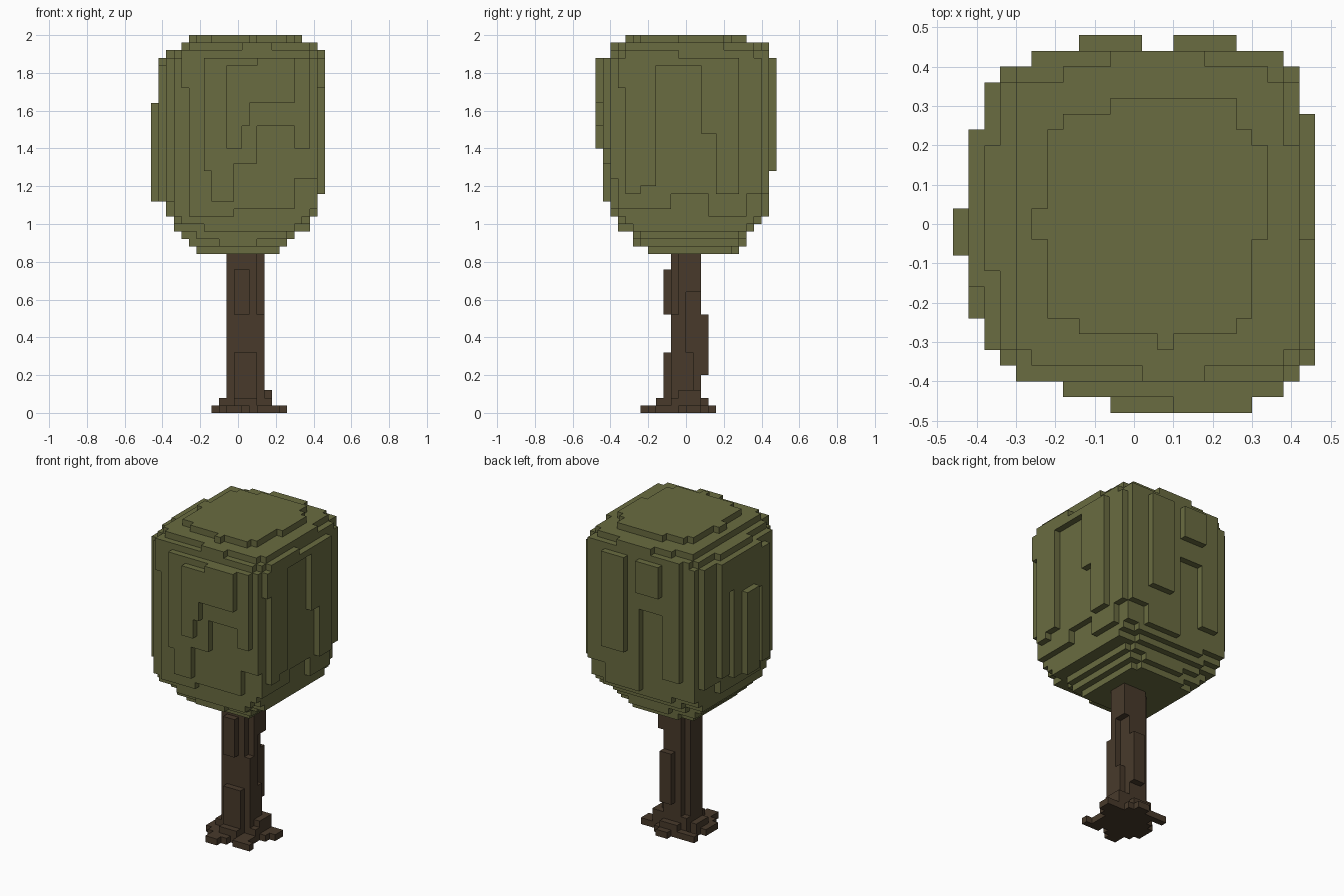
import bpy, bmesh, math

cube = bpy.data.objects.get("Cube")
if cube:
    bpy.data.objects.remove(cube, do_unlink=True)

U = 4  # block size in hundredths of a unit


def material(name, rgb):
    m = bpy.data.materials.new(name)
    m.use_nodes = True
    m.diffuse_color = (*rgb, 1)
    bsdf = m.node_tree.nodes["Principled BSDF"]
    bsdf.inputs["Base Color"].default_value = (*rgb, 1)
    bsdf.inputs["Roughness"].default_value = 0.9
    return m


def cells(x0, x1, y0, y1, z0, z1):
    """Blocks filling a box given in hundredths of a unit."""
    return {(x, y, z) for x in range(x0, x1, U)
            for y in range(y0, y1, U) for z in range(z0, z1, U)}


def rows(z0, z1, table):
    """Blocks of a layer given as (y0, y1, x0, x1) rows."""
    out = set()
    for y0, y1, x0, x1 in table:
        out |= cells(x0, x1, y0, y1, z0, z1)
    return out


def build(name, solid, mat):
    """Outer skin of a set of blocks, with coplanar faces merged."""
    bm = bmesh.new()
    verts = {}

    def vert(p):
        if p not in verts:
            verts[p] = bm.verts.new([c / 100 for c in p])
        return verts[p]

    for c in solid:
        for axis in range(3):
            for side in (0, 1):
                n = list(c)
                n[axis] += U if side else -U
                if tuple(n) in solid:
                    continue
                a, b = (axis + 1) % 3, (axis + 2) % 3
                quad = []
                for da, db in ((0, 0), (1, 0), (1, 1), (0, 1)):
                    p = list(c)
                    p[axis] += side * U
                    p[a] += da * U
                    p[b] += db * U
                    quad.append(vert(tuple(p)))
                bm.faces.new(quad if side else quad[::-1])
    bmesh.ops.dissolve_limit(bm, angle_limit=math.radians(1),
                             verts=bm.verts[:], edges=bm.edges[:])
    me = bpy.data.meshes.new(name)
    bm.to_mesh(me)
    bm.free()
    me.materials.append(mat)
    ob = bpy.data.objects.new(name, me)
    bpy.context.collection.objects.link(ob)
    return ob


# --- Canopy: rounded core, ragged at its lower side edges ---
leaf = rows(104, 188, [(36, 40, -34, 42), (-32, 36, -38, 42), (-36, -32, -34, 42)])
leaf -= cells(38, 42, -36, -8, 104, 108) | cells(38, 42, -8, 12, 104, 116)
leaf -= cells(38, 42, 32, 40, 104, 116)
leaf -= cells(-38, -34, -32, -20, 104, 112) | cells(-38, -34, 20, 36, 104, 112)

# Stepped top
leaf |= rows(188, 192, [(40, 44, -26, 38), (36, 40, -30, 38), (20, 36, -34, 42),
                        (-12, 20, -38, 42), (-32, -12, -34, 42),
                        (-36, -32, -30, 42), (-40, -36, -30, 38)])
leaf |= rows(192, 196, [(40, 44, -6, 18), (36, 40, -18, 34), (20, 36, -30, 38),
                        (-32, 20, -30, 42), (-36, -32, -26, 38), (-40, -36, 2, 18)])
leaf |= rows(196, 200, [(28, 32, -6, 26), (24, 28, -18, 26), (20, 24, -22, 30),
                        (4, 20, -22, 34), (-4, 4, -26, 34), (-24, -4, -22, 30),
                        (-28, -24, -14, 26), (-32, -28, 6, 10)])

# Stepped underside
leaf |= rows(100, 104, [(36, 40, -18, 30), (-32, 36, -34, 38), (-36, -32, -30, 34)])
leaf |= rows(96, 100, [(32, 36, -22, 26), (-28, 32, -34, 38), (-36, -28, -18, 30)])
leaf |= rows(92, 96, [(28, 32, -22, 26), (-24, 28, -30, 30), (-28, -24, -22, 26)])
leaf |= rows(88, 92, [(28, 32, -10, 18), (-24, 28, -26, 26), (-28, -24, -10, 10)])
leaf |= rows(84, 88, [(24, 28, -14, 18), (-20, 24, -22, 22)])

# Front plates, three depths
leaf |= cells(-30, 42, -40, -36, 172, 188) | cells(-26, 42, -40, -36, 124, 172)
leaf |= cells(-26, 30, -40, -36, 108, 124) | cells(-26, -2, -40, -36, 104, 108)
leaf |= cells(-18, 38, -44, -40, 152, 188) | cells(-18, 10, -44, -40, 132, 152)
leaf |= cells(-14, -2, -44, -40, 112, 132) | cells(30, 38, -44, -40, 140, 152)
leaf |= cells(-18, -14, -44, -40, 128, 132)
leaf |= cells(-6, 30, -48, -44, 164, 184) | cells(10, 30, -48, -44, 184, 188)
leaf |= cells(-6, 6, -48, -44, 152, 164) | cells(-6, 2, -48, -44, 140, 152)

# Back plates, two depths
leaf |= cells(-26, 38, 40, 44, 116, 188) | cells(2, 26, 40, 44, 104, 116)
leaf -= cells(-14, 2, 40, 44, 116, 156)
leaf |= cells(10, 26, 44, 48, 128, 188) | cells(-14, 2, 44, 48, 168, 188)

# Plates on the +x side
leaf |= cells(42, 46, -36, -32, 172, 188) | cells(42, 46, -32, -16, 120, 188)
leaf |= cells(42, 46, -32, -24, 116, 120)
leaf |= cells(42, 46, 8, 28, 148, 188) | cells(42, 46, 16, 28, 116, 148)
leaf |= cells(42, 46, -16, 8, 184, 188) | cells(42, 46, -32, -4, 188, 192)

# Plates on the -x side
leaf |= cells(-42, -38, 16, 24, 116, 188) | cells(-42, -38, -24, 16, 112, 184)
leaf |= cells(-42, -38, -16, 16, 184, 188)
leaf -= cells(-42, -38, 12, 16, 112, 168) | cells(-42, -38, -16, -12, 112, 160)
leaf |= cells(-46, -42, -8, 4, 112, 164)

# --- Trunk: square core with bark ridges ---
wood = cells(-6, 10, -8, 4, 0, 84) | cells(-2, 14, -4, 8, 0, 84)
wood |= cells(10, 14, -8, -4, 0, 52)
wood |= cells(-2, 6, -12, -8, 52, 76) | cells(-2, 10, -12, -8, 0, 32)
wood |= cells(2, 10, 8, 12, 20, 52)
wood -= cells(10, 14, 0, 8, 32, 64) | cells(10, 14, 4, 8, 12, 32)

# Root flare and spreading roots
wood |= cells(-6, 18, -4, 8, 0, 12)
wood |= cells(-10, 18, -8, 4, 0, 8) | cells(-2, 10, -16, 12, 0, 8)
wood |= cells(-10, 18, -16, 12, 0, 4)
wood |= cells(-14, -10, -12, 0, 0, 4) | cells(-14, -10, 8, 12, 0, 4)
wood |= cells(18, 22, -4, 8, 0, 4) | cells(22, 26, 0, 8, 0, 4)
wood |= cells(-6, 6, -20, -16, 0, 4) | cells(-6, 2, -24, -20, 0, 4)
wood |= cells(10, 22, -20, -16, 0, 4) | cells(2, 10, 12, 16, 0, 4)
wood -= cells(-10, -6, 4, 8, 0, 4) | cells(14, 18, 8, 12, 0, 4)

build("canopy", leaf, material("leaf green", (0.142, 0.149, 0.052)))
build("trunk", wood, material("bark brown", (0.065, 0.042, 0.024)))
